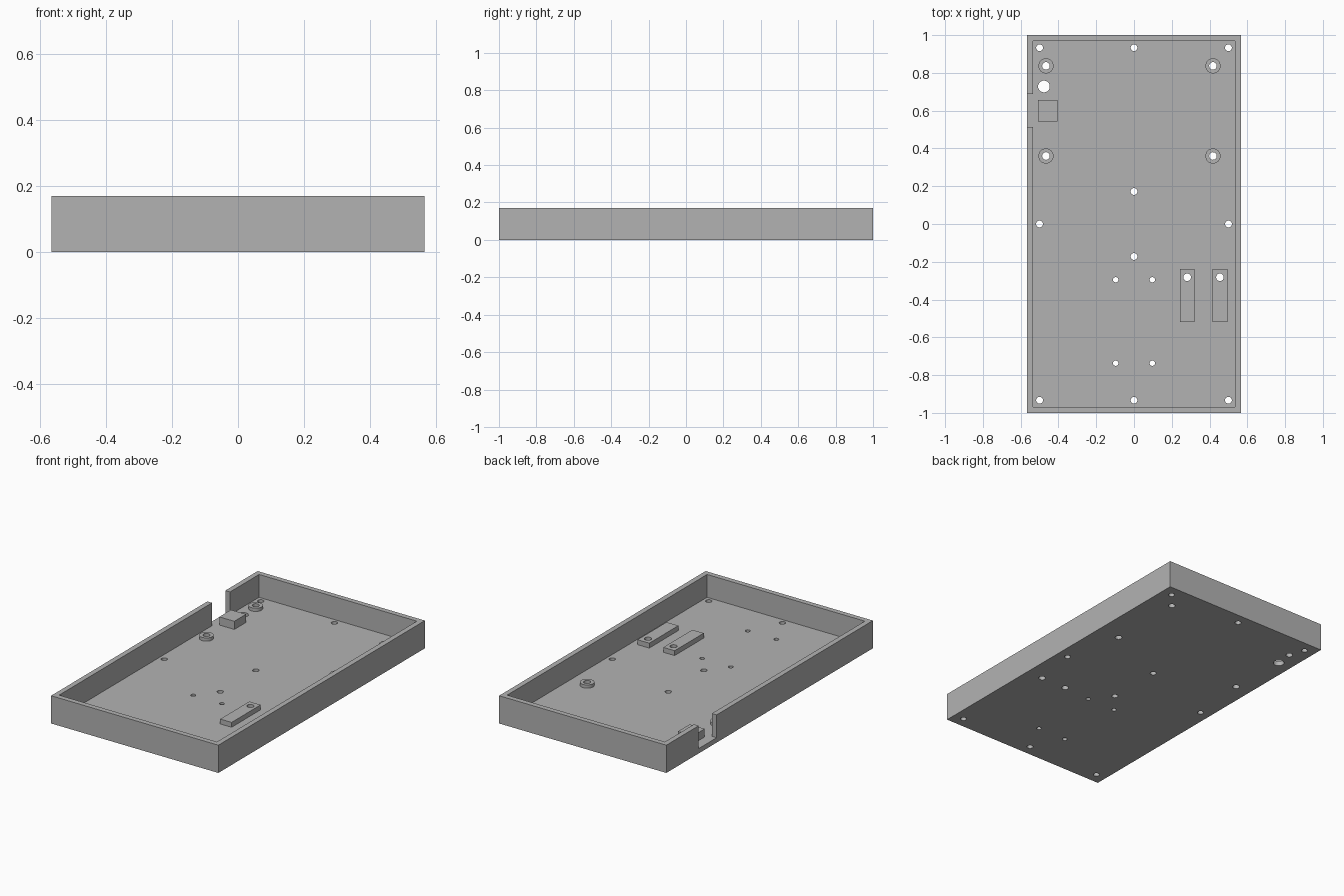
import bpy, bmesh
from mathutils import Matrix, Vector

if "Cube" in bpy.data.objects:
    bpy.data.objects.remove(bpy.data.objects["Cube"])

W, L, H = 0.567, 1.0, 0.17      # half width, half length, height
WALL, FLOOR = 0.032, 0.03

grey = bpy.data.materials.new("grey plastic")
grey.diffuse_color = (0.45, 0.45, 0.45, 1)
grey.use_nodes = True
grey.node_tree.nodes["Principled BSDF"].inputs["Base Color"].default_value = grey.diffuse_color


def add_box(bm, x0, x1, y0, y1, z0, z1):
    centre = Vector(((x0 + x1) / 2, (y0 + y1) / 2, (z0 + z1) / 2))
    size = Matrix.Diagonal((x1 - x0, y1 - y0, z1 - z0, 1))
    bmesh.ops.create_cube(bm, size=1, matrix=Matrix.Translation(centre) @ size)


def add_cylinder(bm, x, y, r, z0, z1):
    bmesh.ops.create_cone(bm, cap_ends=True, segments=32, radius1=r, radius2=r,
                          depth=z1 - z0,
                          matrix=Matrix.Translation((x, y, (z0 + z1) / 2)))


def make(name, shapes):
    """Build one object from a list of (adder, arguments)."""
    bm = bmesh.new()
    for add, args in shapes:
        add(bm, *args)
    mesh = bpy.data.meshes.new(name)
    bm.to_mesh(mesh)
    bm.free()
    mesh.materials.append(grey)
    obj = bpy.data.objects.new(name, mesh)
    bpy.context.collection.objects.link(obj)
    return obj


def cut(obj, cutter):
    mod = obj.modifiers.new("cut", 'BOOLEAN')
    mod.operation, mod.solver, mod.object = 'DIFFERENCE', 'EXACT', cutter
    bpy.context.view_layer.objects.active = obj
    bpy.ops.object.modifier_apply(modifier=mod.name)


# Hole positions: edge and centre screws, small mounts, bosses, latch pads, cable
bosses = [(x, y) for x in (-0.466, 0.418) for y in (0.36, 0.837)]
pads = [(0.243, 0.32), (0.415, 0.495)]
holes = [(x, y, 0.018) for x in (-0.5, 0, 0.5) for y in (-0.933, 0.933)]
holes += [(-0.5, 0, 0.018), (0.5, 0, 0.018), (0, 0.172, 0.018), (0, -0.172, 0.018)]
holes += [(x, y, 0.014) for x in (-0.097, 0.097) for y in (-0.295, -0.737)]
holes += [(x, y, 0.02) for x, y in bosses]
holes += [((a + b) / 2, -0.282, 0.02) for a, b in pads]
holes += [(-0.477, 0.728, 0.031)]

# Cutters
cavity = make("cavity_cutter", [(add_box, (-W + WALL, W - WALL, -L + WALL, L - WALL, FLOOR, H + 0.1))])
notch = make("notch_cutter", [(add_box, (-W - 0.1, -W + WALL + 0.05, 0.513, 0.687, FLOOR, H + 0.1))])
drills = make("hole_cutter", [(add_cylinder, (x, y, r, -0.05, 0.12)) for x, y, r in holes])

# Open tray with side notch and through holes
tray = make("tray", [(add_box, (-W, W, -L, L, 0, H))])
for cutter in (cavity, notch, drills):
    cut(tray, cutter)
parts = [tray]

# Raised screw bosses
for i, (x, y) in enumerate(bosses):
    boss = make(f"screw_boss_{i + 1}", [(add_cylinder, (x, y, 0.04, FLOOR, FLOOR + 0.02))])
    cut(boss, drills)
    parts.append(boss)

# Long pads with one hole each
for i, (a, b) in enumerate(pads):
    pad = make(f"long_pad_{i + 1}", [(add_box, (a, b, -0.519, -0.237, FLOOR, FLOOR + 0.03))])
    cut(pad, drills)
    parts.append(pad)

# Support block beside the notch
parts.append(make("support_block", [(add_box, (-0.507, -0.405, 0.543, 0.656, FLOOR, FLOOR + 0.05))]))

for cutter in (cavity, notch, drills):
    bpy.data.objects.remove(cutter)

# Smooth round holes, sharp edges elsewhere
for obj in parts:
    bpy.ops.object.select_all(action='DESELECT')
    obj.select_set(True)
    bpy.context.view_layer.objects.active = obj
    bpy.ops.object.shade_smooth_by_angle()
